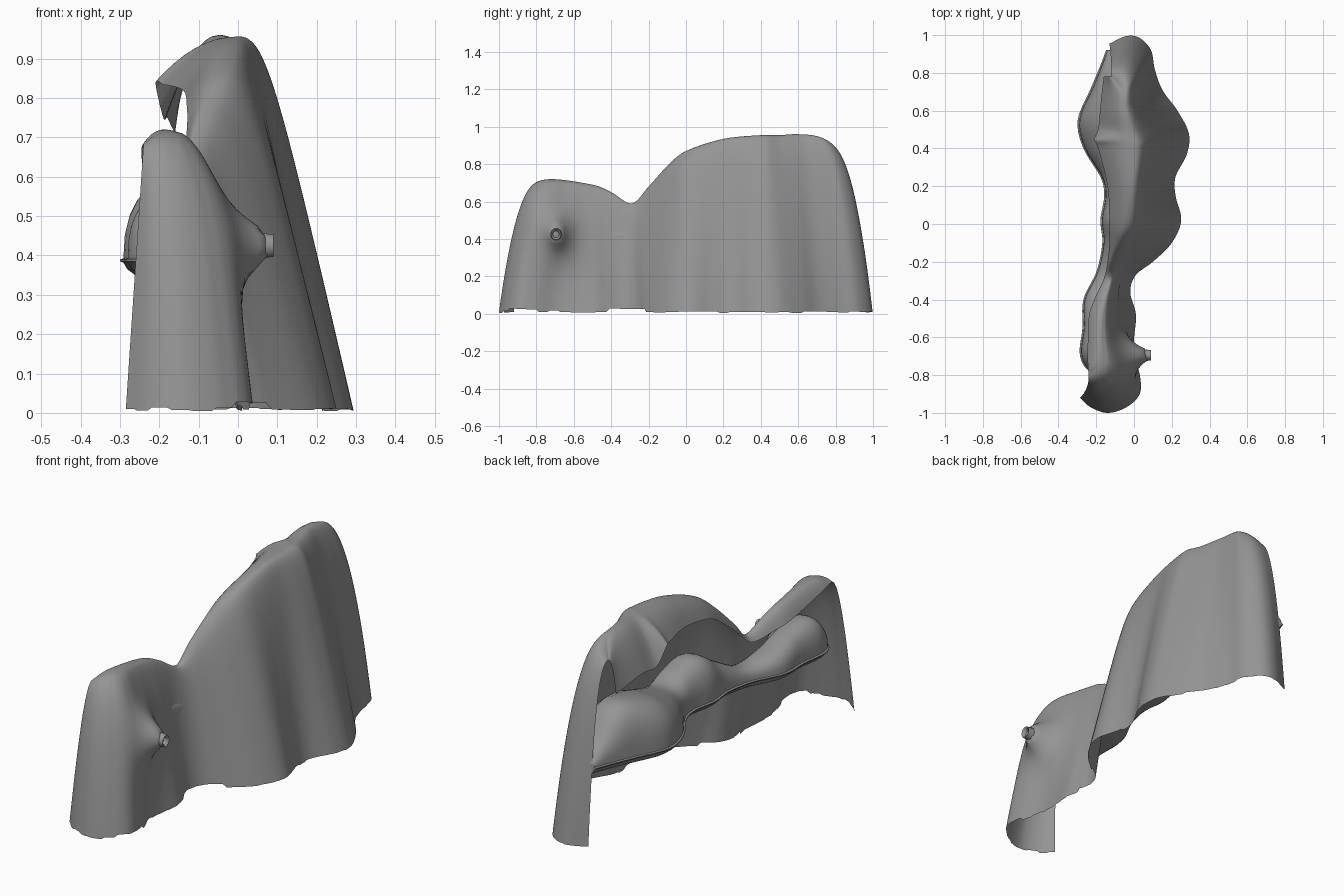
import bpy, bmesh, math, random
from mathutils import Vector

random.seed(4)
cube = bpy.data.objects.get("Cube")
if cube:
    bpy.data.objects.remove(cube, do_unlink=True)

grey = bpy.data.materials.new("stone grey")
grey.use_nodes = True
colour = (0.3, 0.3, 0.3, 1)
grey.diffuse_color = colour
grey.node_tree.nodes["Principled BSDF"].inputs["Base Color"].default_value = colour


def smooth_path(points, steps):
    """Catmull-Rom curve through tuples of any length."""
    pts = [Vector(p) for p in points]
    pts = [2 * pts[0] - pts[1]] + pts + [2 * pts[-1] - pts[-2]]
    out = []
    for a, b, c, d in zip(pts, pts[1:], pts[2:], pts[3:]):
        for i in range(steps):
            t = i / steps
            out.append(0.5 * (2 * b + (c - a) * t + (2 * a - 5 * b + 4 * c - d) * t * t
                              + (3 * b - a - 3 * c + d) * t ** 3))
    return out + [pts[-2]]


def lookup(path, key):
    """Interpolate a path on its first coordinate."""
    for a, b in zip(path, path[1:]):
        if key <= b[0]:
            return a.lerp(b, max(0, (key - a[0]) / max(b[0] - a[0], 1e-6)))
    return path[-1]


def ramp(value, low, high):
    t = min(1, max(0, (value - low) / (high - low)))
    return t * t * (3 - 2 * t)


def make_loft(name, rows, closed=False):
    bm = bmesh.new()
    grid = [[bm.verts.new(p) for p in row] for row in rows]
    for r, s in zip(grid, grid[1:]):
        n = len(r)
        for j in range(n if closed else n - 1):
            k = (j + 1) % n
            bm.faces.new((r[j], r[k], s[k], s[j]))
    if closed:
        bm.faces.new(grid[0])
        bm.faces.new(grid[-1])
    bmesh.ops.remove_doubles(bm, verts=bm.verts, dist=0.0005)
    bmesh.ops.recalc_face_normals(bm, faces=bm.faces)
    mesh = bpy.data.meshes.new(name)
    bm.to_mesh(mesh)
    bm.free()
    mesh.materials.append(grey)
    obj = bpy.data.objects.new(name, mesh)
    bpy.context.collection.objects.link(obj)
    bpy.ops.object.select_all(action="DESELECT")
    obj.select_set(True)
    bpy.context.view_layer.objects.active = obj
    bpy.ops.object.shade_smooth_by_angle(angle=math.radians(60))


# Bottom hem: x, y, and the matching y on the ridge
hem = smooth_path([
    (-.285, -.92, -.8), (-.23, -.97, -.78), (-.14, -1, -.76), (-.04, -.97, -.74),
    (.03, -.9, -.71), (.03, -.8, -.67), (0, -.7, -.62), (0, -.6, -.57),
    (.01, -.48, -.48), (-.02, -.36, -.38), (.01, -.27, -.3), (.1, -.2, -.22),
    (.2, -.1, -.12), (.25, .02, 0), (.22, .15, .14), (.22, .25, .25),
    (.28, .37, .36), (.29, .48, .45), (.23, .6, .54), (.15, .71, .61),
    (.11, .82, .66), (.09, .92, .69), (.03, .985, .72), (-.04, .995, .745),
    (-.13, .955, .78)], 7)

# Ridge: y, ridge x, ridge z, flap edge x, flap edge z
ridge = smooth_path([
    (-.8, -.24, .685, -.24, .685), (-.72, -.19, .72, -.245, .67),
    (-.5, -.18, .69, -.24, .62), (-.4, -.16, .65, -.21, .59),
    (-.29, -.13, .59, -.16, .56), (-.2, -.12, .68, -.14, .64),
    (-.1, -.08, .79, -.13, .72), (0, -.04, .87, -.13, .78),
    (.2, -.01, .935, -.14, .82), (.4, 0, .955, -.19, .835), (.45, -.01, .955, -.21, .84),
    (.5, -.03, .955, -.19, .75), (.6, -.05, .96, -.18, .75), (.7, -.06, .945, -.17, .73),
    (.78, -.12, .87, -.16, .71)], 8)

# Draped sheet: flap, ridge, then down to the ragged hem
rows = []
for n, (bx, by, ry) in enumerate(hem):
    _, rx, rz, ex, ez = lookup(ridge, ry)
    ends = max(ramp(by, .6, .95), ramp(-by, .45, .9))
    if n % 4 == 0:
        ragged = random.uniform(.003, .03) if by < -.2 else random.uniform(.004, .014)
    row = []
    for i in range(8, 0, -1):
        q = i / 8
        row.append((rx + (ex - rx) * q, ry, rz + (ez - rz) * q * q))
    for i in range(41):
        s = i / 40
        drop = s ** 2.5
        shoulder = .25 * (1 - (1 - s) ** 3) + .75 * drop
        f = shoulder + (s - shoulder) * ends
        x = rx + (bx - rx) * (drop if bx < rx else f)
        y = ry + (by - ry) * f
        z = rz + (ragged - rz) * drop
        if s > .15 and by < -.3 and x > -.16:
            r = math.hypot((y + .69) / .06, (z - .43) / .08)
            x += .21 * math.exp(-max(r, .5))
        row.append((x, y, z))
    rows.append(row)
make_loft("draped_sheet", rows)

# Small open spout at the tip of the side bump
rows = []
for x, radius in ((.03, .034), (.065, .03), (.09, .027), (.085, .018), (.06, .016)):
    rows.append([(x, -.695 + radius * math.cos(a), .425 + 1.1 * radius * math.sin(a))
                 for a in (math.tau * k / 10 for k in range(10))])
make_loft("spout", rows, closed=True)

# Lumpy body behind the sheet: y, outer x, inner x, top z
body = smooth_path([
    (-.79, -.19, -.12, .42), (-.76, -.25, -.1, .48), (-.68, -.28, -.08, .55),
    (-.55, -.265, -.08, .53), (-.4, -.26, -.08, .48), (-.25, -.19, -.06, .45),
    (-.1, -.16, .02, .52), (.02, -.17, .07, .59), (.15, -.15, .07, .56),
    (.25, -.17, .07, .52), (.4, -.26, .09, .56), (.55, -.29, .09, .61),
    (.72, -.22, .04, .62), (.84, -.17, 0, .5), (.92, -.14, -.05, .42)], 5)
base, rim = .35, .39
rows = []
for y, outer, inner, top in body:
    mid, half = (outer + inner) / 2, (inner - outer) / 2
    # Rounded underside, then a thin seam lip
    row = [(outer + .03, y, base), (outer + .01, y, base + .015),
           (outer, y, rim - .008), (outer - .008, y, rim - .005),
           (outer - .008, y, rim), (outer, y, rim + .003)]
    for k in range(1, 14):
        a = math.pi * (1 - k / 14)
        c, s = math.cos(a), math.sin(a)
        row.append((mid + half * math.copysign(abs(c) ** .8, c), y,
                    rim + (top - rim) * s ** .8))
    row.append((inner, y, base))
    rows.append(row)
make_loft("inner_body", rows, closed=True)
